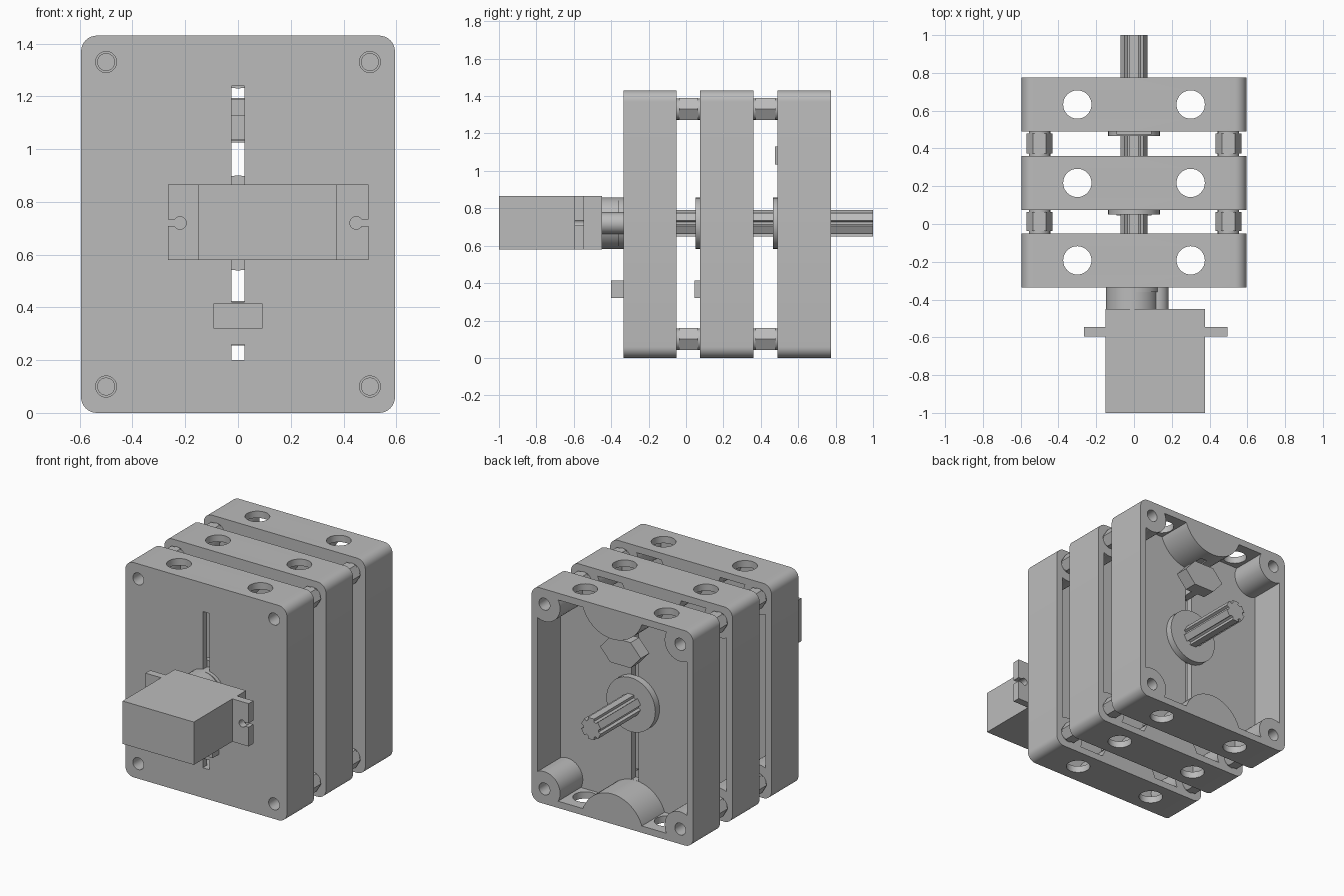
import bpy, bmesh, math
from mathutils import Matrix, Vector

if "Cube" in bpy.data.objects:
    bpy.data.objects.remove(bpy.data.objects["Cube"])

grey = bpy.data.materials.new("plain grey")
grey.use_nodes = True
GREY = (0.5, 0.5, 0.5, 1)
grey.diffuse_color = GREY
grey.node_tree.nodes["Principled BSDF"].inputs["Base Color"].default_value = GREY

HEIGHT, HALF = 1.43, 0.595
DEPTH, WALL = 0.285, 0.045
SHAFT_Z = 0.72
CASES = (("front", -0.335), ("middle", 0.075), ("back", 0.49))
CORNERS = [(x, z) for x in (-0.5, 0.5) for z in (0.1, HEIGHT - 0.1)]


def ring(cx, cz, r, n=32, sz=1.0):
    return [(cx + r * math.cos(math.tau * i / n), cz + sz * r * math.sin(math.tau * i / n))
            for i in range(n)]


def rect(x0, x1, z0, z1):
    return [(x0, z0), (x1, z0), (x1, z1), (x0, z1)]


def rounded(x0, x1, z0, z1, r, steps=8):
    pts = []
    centres = [(x1 - r, z1 - r), (x0 + r, z1 - r), (x0 + r, z0 + r), (x1 - r, z0 + r)]
    for k, (cx, cz) in enumerate(centres):
        for i in range(steps + 1):
            a = math.pi / 2 * (k + i / steps)
            pts.append((cx + r * math.cos(a), cz + r * math.sin(a)))
    return pts


def prism(name, pts, y0, y1):
    """Extrude an x-z outline along y."""
    bm = bmesh.new()
    face = bm.faces.new([bm.verts.new((x, y0, z)) for x, z in pts])
    ext = bmesh.ops.extrude_face_region(bm, geom=[face])
    verts = [v for v in ext["geom"] if isinstance(v, bmesh.types.BMVert)]
    bmesh.ops.translate(bm, verts=verts, vec=Vector((0, y1 - y0, 0)))
    bmesh.ops.recalc_face_normals(bm, faces=bm.faces)
    mesh = bpy.data.meshes.new(name)
    bm.to_mesh(mesh)
    bm.free()
    mesh.materials.append(grey)
    obj = bpy.data.objects.new(name, mesh)
    bpy.context.scene.collection.objects.link(obj)
    return obj


def select(obj):
    bpy.ops.object.select_all(action='DESELECT')
    obj.select_set(True)
    bpy.context.view_layer.objects.active = obj


def cut(obj, cutters):
    for c in cutters:
        mod = obj.modifiers.new("cut", 'BOOLEAN')
        mod.operation = 'DIFFERENCE'
        mod.solver = 'EXACT'
        mod.object = c
        select(obj)
        bpy.ops.object.modifier_apply(modifier=mod.name)
        bpy.data.objects.remove(c)


def smooth(obj):
    select(obj)
    bpy.ops.object.shade_smooth_by_angle(angle=math.radians(30))


# Open-backed case: the cavity leaves corner bosses and top and bottom bumps
case = prism("front_case", rounded(-HALF, HALF, 0, HEIGHT, 0.06), 0, DEPTH)
cavity = prism("cavity", rect(-HALF + WALL, HALF - WALL, WALL, HEIGHT - WALL), WALL, DEPTH + 0.1)
solids = [prism("boss", ring(x, z, 0.115), -0.1, 0.6) for x, z in CORNERS]
solids += [prism("bump", ring(0, z, 0.23, 48), -0.1, 0.6) for z in (-0.03, HEIGHT + 0.03)]
cut(cavity, solids)
holes = [cavity, prism("slot", rect(-0.025, 0.025, 0.2, 1.24), -0.1, 0.2)]
holes += [prism("screw_hole", ring(x, z, 0.04, 24), -0.1, 0.5) for x, z in CORNERS]
for x in (-0.3, 0.3):
    hole = prism("side_hole", ring(0, 0, 0.075), -0.2, HEIGHT + 0.2)
    hole.data.transform(Matrix.Translation((x, DEPTH / 2, 0)) @ Matrix.Rotation(math.pi / 2, 4, 'X'))
    hole.data.flip_normals() if hole.data.polygons[0].normal.length == 0 else None
    hole.data.update()
    holes.append(hole)
cut(case, holes)
smooth(case)

for name, y in CASES:
    body = case
    if name != "front":
        body = bpy.data.objects.new(name + "_case", case.data)
        bpy.context.scene.collection.objects.link(body)
    body.location.y = y

    # Shaft hub through the slotted wall, with a wider inner flange
    smooth(prism(name + "_hub", ring(0, SHAFT_Z, 0.137, 40), y - 0.025, y + 0.07))
    smooth(prism(name + "_hub_flange", ring(0, SHAFT_Z, 0.18, 40), y + WALL, y + 0.09))

    # Sliding stop: tongue in the slot, front catch and inner hexagonal knob
    zc, s = (1.11, -1) if name == "back" else (0.34, 1)
    reach = {"front": 0.065, "middle": 0.03, "back": 0.015}[name]
    prism(name + "_stop_tongue", rect(-0.025, 0.025, zc - 0.08, zc + 0.08), y + 0.005, y + 0.13)
    low, high = sorted((zc - 0.02 * s, zc + 0.075 * s))
    prism(name + "_stop_catch", rect(-0.093, 0.093, low, high), y - reach, y)
    prism(name + "_stop_knob", ring(0, zc, 0.15, 6, 0.65), y + 0.11, y + 0.2)

# Splined shaft with six teeth
spline = []
for i in range(6):
    for offset, r in ((-22, 0.056), (-18, 0.074), (18, 0.074), (22, 0.056)):
        a = math.radians(60 * i + 30 + offset)
        spline.append((r * math.cos(a), SHAFT_Z + r * math.sin(a)))
prism("splined_shaft", spline, -0.34, 1.0)

# Hexagonal spacers and their studs between the cases
for gap, (y0, y1) in (("front", (-0.05, 0.075)), ("back", (0.36, 0.49))):
    for i, (x, z) in enumerate(CORNERS):
        tag = f"{gap}_{i + 1}"
        prism("spacer_" + tag, ring(x, z, 0.068, 6), y0 + 0.012, y1 - 0.012)
        smooth(prism("spacer_collar_" + tag, ring(x, z, 0.057, 24), y0, y1))
        smooth(prism("stud_" + tag, ring(x, z, 0.034, 24), y0 - 0.14, y1 + 0.14))

# Servo motor: body, slotted mounting ears and gear turret
Z0, Z1 = 0.58, 0.865
prism("servo_body", rect(-0.15, 0.375, Z0, Z1), -1.0, -0.45)
for side, inner, outer, pin in (("right", -0.15, -0.265, -0.22), ("left", 0.375, 0.495, 0.448)):
    ear = prism("servo_ear_" + side, rect(min(inner, outer), max(inner, outer), Z0, Z1), -0.595, -0.545)
    tip = outer + math.copysign(0.05, outer)
    cut(ear, [prism("ear_hole", ring(pin, SHAFT_Z, 0.024, 24), -0.7, -0.4),
              prism("ear_slot", rect(min(pin, tip), max(pin, tip), 0.708, 0.734), -0.7, -0.4)])
    smooth(ear)
smooth(prism("servo_turret", ring(-0.01, SHAFT_Z, 0.138, 40), -0.46, -0.33))
smooth(prism("servo_small_turret", ring(0.125, SHAFT_Z, 0.058, 24), -0.46, -0.33))
